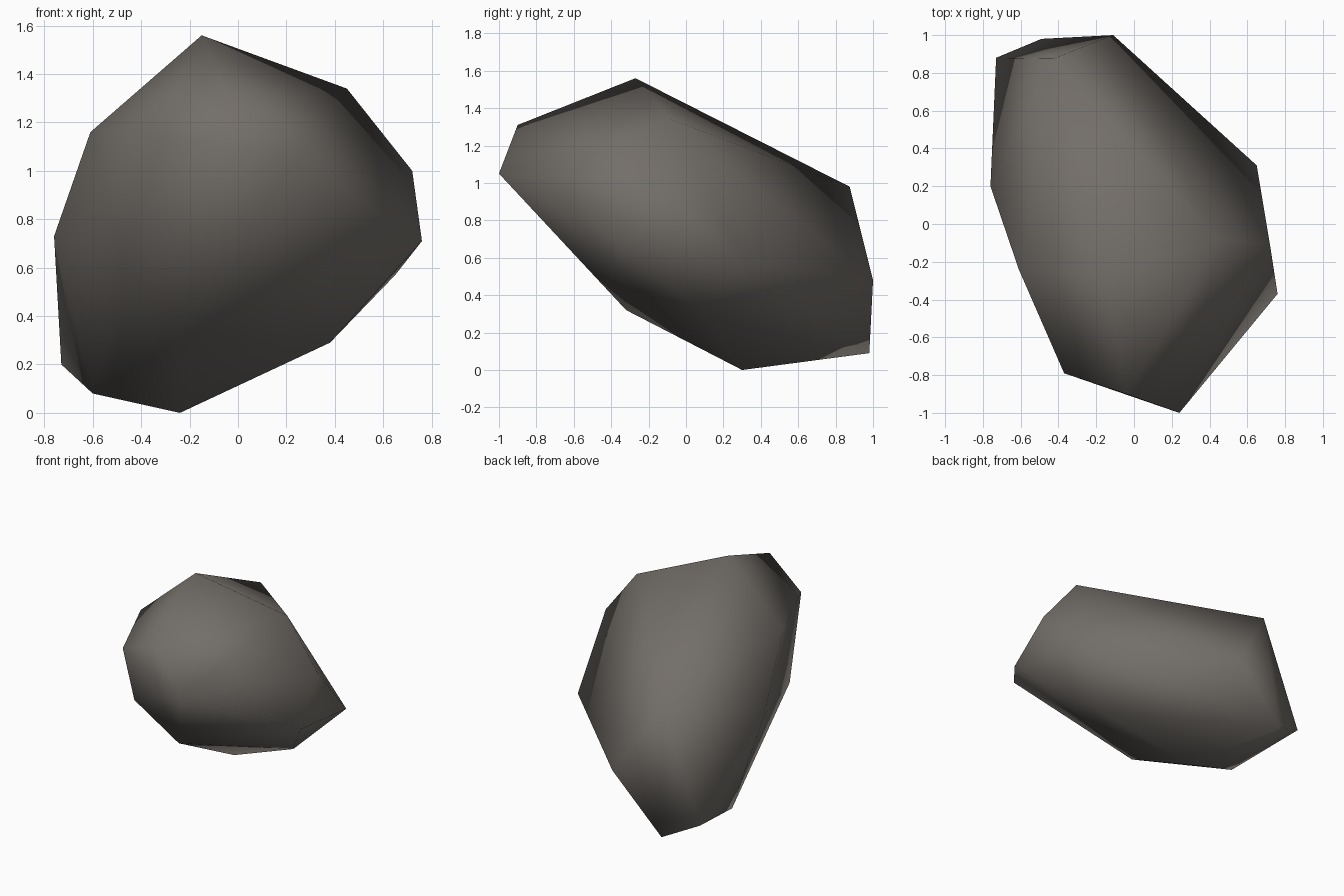
import bpy, bmesh
from mathutils import Vector

if "Cube" in bpy.data.objects:
    bpy.data.objects.remove(bpy.data.objects["Cube"])

# corner points of the boulder, low to high
CORNERS = {
    "base": (-0.24, 0.30, 0.0), "base_left": (-0.60, 0.33, 0.08),
    "heel": (-0.49, 0.98, 0.09), "heel_left": (-0.73, 0.88, 0.20),
    "low_right": (0.38, 0.09, 0.29), "low_front": (-0.25, -0.32, 0.32),
    "back": (-0.11, 1.0, 0.48), "right_back": (0.65, 0.31, 0.57),
    "left_front": (-0.48, -0.50, 0.64), "right": (0.76, -0.37, 0.71),
    "left": (-0.76, 0.20, 0.73), "upper_back": (-0.43, 0.875, 0.98),
    "upper_right": (0.72, -0.11, 1.0), "nose": (0.24, -1.0, 1.05),
    "nose_left": (-0.37, -0.79, 1.155), "shoulder_left": (-0.61, -0.24, 1.16),
    "nose_top": (-0.04, -0.90, 1.31), "shoulder_right": (0.45, -0.08, 1.34),
    "peak": (-0.15, -0.27, 1.56),
}

bm = bmesh.new()
for p in CORNERS.values():
    bm.verts.new(p)
bmesh.ops.convex_hull(bm, input=bm.verts[:])


def corner(name):
    return min(bm.verts, key=lambda v: (v.co - Vector(CORNERS[name])).length)


# shallow hollow under the back: turn the edge between base and heel
edge = bm.edges.get((corner("base"), corner("heel")))
if edge:
    opposite = {v for f in edge.link_faces for v in f.verts} - set(edge.verts)
    if opposite == {corner("base_left"), corner("back")}:
        bmesh.ops.rotate_edges(bm, edges=[edge], use_ccw=False)

bmesh.ops.recalc_face_normals(bm, faces=bm.faces[:])
for f in bm.faces:
    f.smooth = True

mesh = bpy.data.meshes.new("boulder")
bm.to_mesh(mesh)
bm.free()
boulder = bpy.data.objects.new("boulder", mesh)
bpy.context.collection.objects.link(boulder)

# warm grey stone
stone = bpy.data.materials.new("warm grey stone")
stone.diffuse_color = (0.17, 0.155, 0.14, 1)
stone.use_nodes = True
stone.node_tree.nodes["Principled BSDF"].inputs["Base Color"].default_value = stone.diffuse_color
mesh.materials.append(stone)
